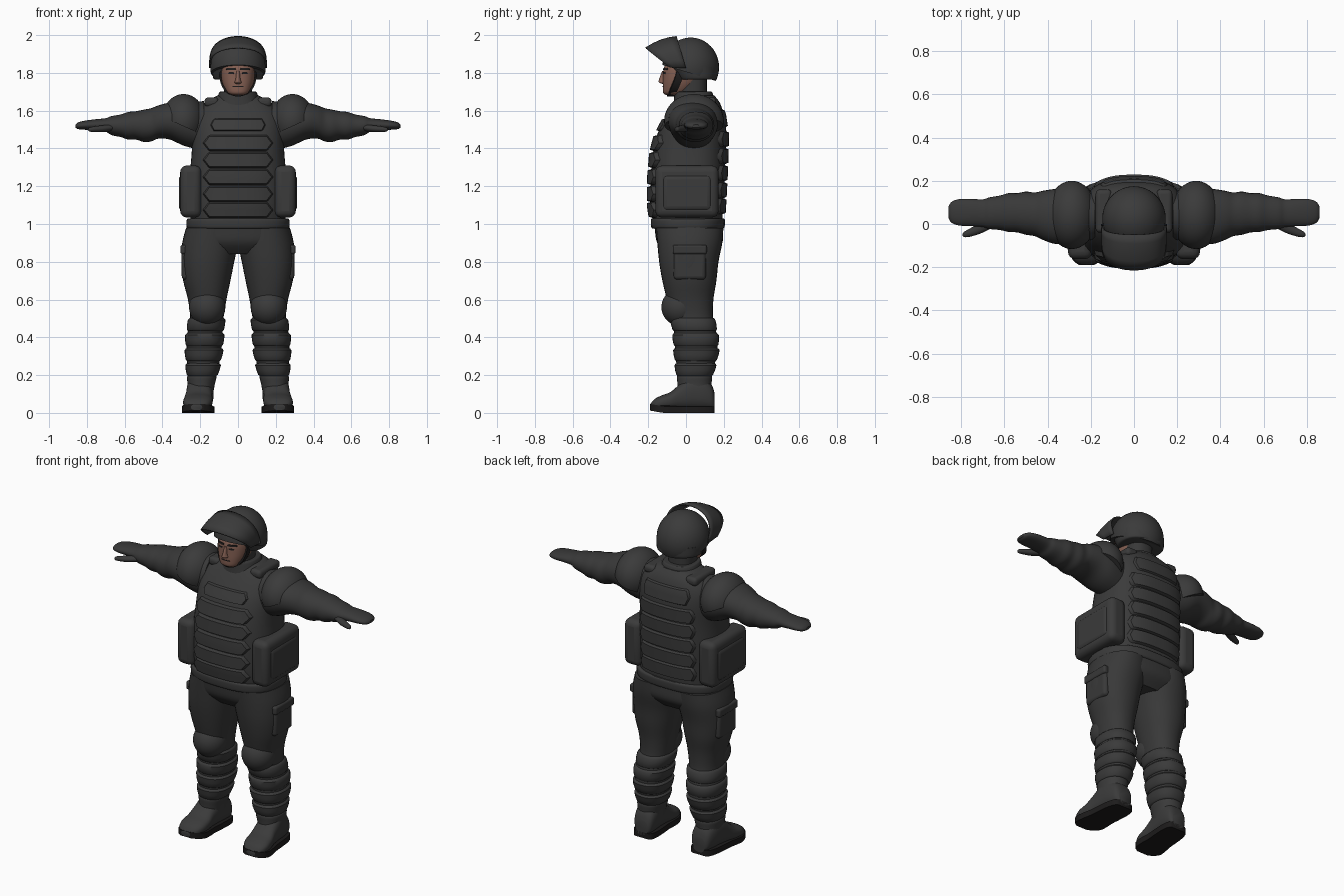
import bpy, bmesh, math
from mathutils import Vector

if "Cube" in bpy.data.objects:
    bpy.data.objects.remove(bpy.data.objects["Cube"])

made = []


def material(name, rgb):
    m = bpy.data.materials.new(name)
    m.use_nodes = True
    m.diffuse_color = (*rgb, 1)
    bsdf = m.node_tree.nodes["Principled BSDF"]
    bsdf.inputs["Base Color"].default_value = (*rgb, 1)
    bsdf.inputs["Roughness"].default_value = 0.8
    return m


CLOTH = material("charcoal cloth", (0.04, 0.04, 0.04))
ARMOUR = material("charcoal armour", (0.043, 0.043, 0.043))
SKIN = material("skin", (0.23, 0.115, 0.085))
DARK = material("near black", (0.012, 0.011, 0.011))


def finish(name, bm, mat):
    bmesh.ops.recalc_face_normals(bm, faces=bm.faces)
    mesh = bpy.data.meshes.new(name)
    bm.to_mesh(mesh)
    bm.free()
    ob = bpy.data.objects.new(name, mesh)
    bpy.context.collection.objects.link(ob)
    mesh.materials.append(mat)
    made.append(ob)
    return ob


def skin_rows(name, rows, mat, closed=True, cap=True):
    """Bridge equal rows of points with quads."""
    bm = bmesh.new()
    rows = [[bm.verts.new(p) for p in r] for r in rows]
    n = len(rows[0])
    for a, b in zip(rows, rows[1:]):
        for i in range(n if closed else n - 1):
            j = (i + 1) % n
            bm.faces.new((a[i], a[j], b[j], b[i]))
    if closed and cap:
        bm.faces.new(rows[0])
        bm.faces.new(rows[-1])
    return finish(name, bm, mat)


def smooth(secs, steps=4):
    """Catmull-Rom resampling of section tuples."""
    s = [secs[0]] + list(secs) + [secs[-1]]
    out = []
    for p0, p1, p2, p3 in zip(s, s[1:], s[2:], s[3:]):
        for k in range(steps):
            t = k / steps
            out.append([b + 0.5 * t * (c - a + t * (2*a - 5*b + 4*c - d + t * (3*(b - c) + d - a)))
                        for a, b, c, d in zip(p0, p1, p2, p3)])
    return out + [list(secs[-1])]


def loft(name, axis, secs, mat, power=2.3, side=1, n=32, steps=4):
    """Sections: (position on axis, centre a, centre b, radius a, radius b)."""
    rows = []
    for t, ca, cb, ra, rb in smooth(secs, steps):
        row = []
        for i in range(n):
            c, s = math.cos(math.tau * i / n), math.sin(math.tau * i / n)
            p = [ca + ra * math.copysign(abs(c) ** (2 / power), c),
                 cb + rb * math.copysign(abs(s) ** (2 / power), s)]
            p.insert("xyz".index(axis), t)
            row.append((p[0] * side, p[1], p[2]))
        rows.append(row)
    return skin_rows(name, rows, mat)


def at(secs, t):
    """Section interpolated at an axis position."""
    secs = sorted(secs)
    for a, b in zip(secs, secs[1:]):
        if t <= b[0]:
            f = max(0, (t - a[0]) / (b[0] - a[0]))
            return [p + f * (q - p) for p, q in zip(a, b)]
    return list(secs[-1])


def plate(name, secs, power, x0, w, z0, z1, face, depth, mat, chamfer=0.0):
    """Raised panel hugging a vertical loft; face -1 is front, 1 is back."""
    rows = []
    for v in (0, 0.1, 0.3, 0.5, 0.7, 0.9, 1):
        z = z0 + (z1 - z0) * v
        _, cx, cy, rx, ry = at(secs, z)
        half = w - chamfer * abs(2 * v - 1)
        row = []
        for i in range(17):
            u = max(-1, min(1, (i - 8) / 7.5))
            x = x0 + half * u
            q = min(0.98, abs((x - cx) / rx))
            h = -0.006 if v in (0, 1) or abs(u) == 1 else depth
            row.append((x, cy + face * (ry * (1 - q ** power) ** (1 / power) + h), z))
        rows.append(row)
    return skin_rows(name, rows, mat, closed=False)


def box(name, centre, size, mat, bevel):
    bm = bmesh.new()
    bmesh.ops.create_cube(bm, size=1)
    for v in bm.verts:
        v.co = Vector(centre) + Vector([a * b for a, b in zip(v.co, size)])
    ob = finish(name, bm, mat)
    m = ob.modifiers.new("bevel", "BEVEL")
    m.width, m.segments = bevel, 4
    return ob


def dome(name, centre, radii, mat, cut=None, normal=None):
    bm = bmesh.new()
    bmesh.ops.create_uvsphere(bm, u_segments=36, v_segments=24, radius=1)
    for v in bm.verts:
        v.co = Vector(centre) + Vector([a * b for a, b in zip(v.co, radii)])
    if cut:
        bmesh.ops.bisect_plane(bm, geom=bm.verts[:] + bm.edges[:] + bm.faces[:],
                               plane_co=cut, plane_no=normal, clear_inner=True)
        bmesh.ops.holes_fill(bm, edges=[e for e in bm.edges if e.is_boundary])
    return finish(name, bm, mat)


# Torso, hips and collar
VEST = [(0.99, 0, .01, .25, .18), (1.1, 0, .005, .255, .192), (1.25, 0, .01, .255, .195),
        (1.38, 0, .018, .245, .192), (1.5, 0, .035, .24, .178), (1.58, 0, .05, .225, .15),
        (1.64, 0, .06, .18, .12), (1.68, 0, .06, .11, .09)]
loft("vest", "z", VEST, ARMOUR, 2.6, n=48)
loft("hips", "z", [(.84, 0, .02, .2, .12), (.9, 0, .02, .265, .172), (.97, 0, .015, .272, .18),
                   (1.03, 0, .01, .268, .18)], CLOTH, 2.6)
loft("vest_hem", "z", [(.975, 0, .01, .262, .186), (.985, 0, .01, .272, .194),
                       (1.02, 0, .01, .272, .196), (1.03, 0, .01, .26, .19)], ARMOUR, 2.6, n=48)
loft("collar", "z", [(1.6, 0, .05, .14, .12), (1.65, 0, .045, .115, .11),
                     (1.695, 0, .04, .1, .1), (1.7, 0, .04, .09, .09)], CLOTH)
loft("neck", "z", [(1.66, 0, .03, .075, .08), (1.8, 0, .03, .075, .08)], CLOTH)

# Overlapping armour bands on chest and back
for i, z in enumerate((1.03, 1.115, 1.205, 1.295, 1.385)):
    plate(f"front_band_{i}", VEST, 2.6, 0, .19, z, z + .088, -1, .021, ARMOUR, .035)
    plate(f"back_band_{i}", VEST, 2.6, 0, .19, z + .02, z + .108, 1, .016, ARMOUR, .02)
plate("chest_bar", VEST, 2.6, 0, .15, 1.49, 1.56, -1, .014, ARMOUR, .02)
plate("upper_back_panel", VEST, 2.6, 0, .16, 1.51, 1.61, 1, .012, ARMOUR, .02)

# Head
HEAD = [(1.682, 0, -.065, .035, .04), (1.695, 0, -.055, .06, .066), (1.73, 0, -.035, .078, .088),
        (1.77, 0, -.022, .088, .1), (1.82, 0, -.012, .09, .107), (1.86, 0, 0, .085, .1),
        (1.9, 0, .01, .06, .07)]
loft("head", "z", HEAD, SKIN, 2.4)
loft("nose", "z", [(1.742, 0, -.115, .012, .012), (1.75, 0, -.122, .019, .022),
                   (1.765, 0, -.121, .013, .022), (1.81, 0, -.112, .009, .014)], SKIN, 2, n=16)
plate("mouth", HEAD, 2.4, 0, .03, 1.724, 1.73, -1, .002, DARK)
for s, lr in ((1, "left"), (-1, "right")):
    plate(lr + "_eye", HEAD, 2.4, .036 * s, .018, 1.793, 1.805, -1, .002, DARK, .006)
    plate(lr + "_brow", HEAD, 2.4, .038 * s, .028, 1.814, 1.826, -1, .004, DARK, .004)

# Helmet with raised visor and chin strap
dome("helmet", (0, .025, 1.83), (.147, .15, .157), ARMOUR, (0, 0, 1.805), (0, .3, 1))
loft("helmet_neck_guard", "z", [(1.765, 0, .055, .12, .1), (1.775, 0, .055, .132, .108),
                                (1.83, 0, .04, .14, .125)], ARMOUR)
visor_rows = []
for f in (0, .25, .5, .75, 1):
    row = []
    for i in range(33):
        a = math.radians(-90 + 180 * i / 32)
        c = max(0, math.cos(a)) ** .6
        low = Vector((.15 * math.sin(a), -.09 - .125 * c, 1.83 + .105 * c))
        high = Vector((.153 * math.sin(a), -.05 * c, 1.825 + .17 * c))
        p = low.lerp(high, f)
        p.z += .012 * math.sin(math.pi * f) * c
        row.append(p)
    visor_rows.append(row)
visor = skin_rows("visor", visor_rows, ARMOUR, closed=False)
visor.modifiers.new("thickness", "SOLIDIFY").thickness = .008
strap_rows = []
for i in range(25):
    a = math.pi * i / 24
    x, z = .098 * math.cos(a), 1.8 - .125 * math.sin(a) ** .8
    y = -.03 - .05 * math.sin(a)
    strap_rows.append([(x, y - .02, z), (x, y + .02, z), (x * .93, y + .02, z + .01), (x * .93, y - .02, z + .01)])
skin_rows("chin_strap", strap_rows, DARK)

LEG = [(.98, .14, .02, .135, .178), (.9, .148, .02, .147, .172), (.8, .16, .015, .14, .157),
       (.7, .165, .018, .125, .143), (.6, .163, .022, .102, .123), (.5, .165, .035, .088, .108),
       (.42, .175, .05, .093, .112), (.33, .18, .055, .092, .112), (.25, .185, .05, .083, .1),
       (.19, .19, .045, .073, .088), (.13, .195, .045, .068, .085)]
ARM = [(.18, .04, 1.52, .11, .13), (.28, .04, 1.53, .128, .118), (.36, .035, 1.545, .128, .098),
       (.42, .04, 1.54, .114, .088), (.46, .045, 1.525, .101, .088), (.5, .05, 1.52, .1, .085),
       (.54, .052, 1.522, .091, .075), (.58, .053, 1.52, .09, .073), (.62, .052, 1.52, .08, .06),
       (.67, .05, 1.521, .073, .05), (.7, .05, 1.524, .064, .036), (.75, .053, 1.525, .063, .03),
       (.81, .054, 1.523, .061, .024), (.845, .054, 1.52, .048, .018), (.86, .054, 1.518, .025, .008)]
# Boot profile: y, top height, half width
BOOT = [(.152, .1, .04), (.135, .15, .058), (.09, .19, .068), (.03, .2, .07), (-.03, .155, .07),
        (-.08, .112, .076), (-.13, .092, .076), (-.168, .072, .06), (-.19, .045, .03)]

for s, lr in ((1, "left_"), (-1, "right_")):
    # Arm, mitten hand, thumb and shoulder guard
    loft(lr + "arm", "x", ARM, CLOTH, 2.1, s)
    loft(lr + "thumb", "x", [(.66, .01, 1.512, .03, .018), (.71, -.018, 1.505, .026, .018),
                             (.76, -.04, 1.502, .019, .015), (.785, -.048, 1.5, .013, .011),
                             (.793, -.05, 1.5, .005, .004)], CLOTH, 2, s, 16)
    dome(lr + "shoulder_guard", (.288 * s, .042, 1.545), (.118, .158, .143), ARMOUR,
         (.25 * s, .04, 1.5), (-.45 * s, 0, 1))
    box(lr + "shoulder_strap", (.14 * s, .06, 1.645), (.075, .2, .05), ARMOUR, .02)

    # Side pouch with raised flap
    box(lr + "side_pouch", (.25 * s, .005, 1.172), (.112, .335, .275), ARMOUR, .035)
    box(lr + "pouch_flap", (.255 * s, .005, 1.165), (.116, .27, .2), ARMOUR, .03)

    # Leg, pocket, knee pad and shin armour
    loft(lr + "leg", "z", LEG, CLOTH, 2.2, s)
    box(lr + "thigh_pocket", (.268 * s, .02, .785), (.06, .17, .16), CLOTH, .02)
    box(lr + "pocket_flap", (.272 * s, .02, .865), (.066, .18, .05), CLOTH, .012)
    dome(lr + "knee_pad", (.163 * s, -.03, .56), (.096, .1, .1), ARMOUR)
    for i, z in enumerate((.23, .31, .39, .47)):
        band = []
        for dz, grow in ((-.036, -.004), (-.028, .007), (.022, .011), (.034, -.004)):
            _, cx, cy, rx, ry = at(LEG, z + dz)
            band.append((z + dz, cx, cy, rx + grow, ry + grow))
        loft(f"{lr}shin_band_{i}", "z", band, ARMOUR, 2.3, s, steps=2)

    # Boot and sole, toes turned slightly outward
    def toe(y):
        return .2 + .08 * (.05 - y)
    loft(lr + "boot", "y", [(y, toe(y), (h + .015) / 2, w, (h - .015) / 2) for y, h, w in BOOT],
         ARMOUR, 2.5, s)
    loft(lr + "boot_cuff", "z", [(.1, .2, .045, .068, .088), (.15, .195, .045, .072, .09),
                                 (.19, .192, .045, .078, .093), (.2, .19, .045, .07, .085)], ARMOUR, 2.2, s)
    outline = smooth(BOOT, 3)
    rim = [(s * (toe(y) + w + .005), y) for y, h, w in outline]
    rim += [(s * (toe(y) - w - .005), y) for y, h, w in reversed(outline)]
    skin_rows(lr + "sole", [[(x, y, z + .012 * max(0, -y - .12) / .07) for x, y in rim]
                            for z in (0, .035)], DARK)

# Smooth shading with crisp edges
bpy.ops.object.select_all(action="DESELECT")
for ob in made:
    ob.select_set(True)
bpy.context.view_layer.objects.active = made[0]
bpy.ops.object.shade_smooth_by_angle(angle=math.radians(40))
